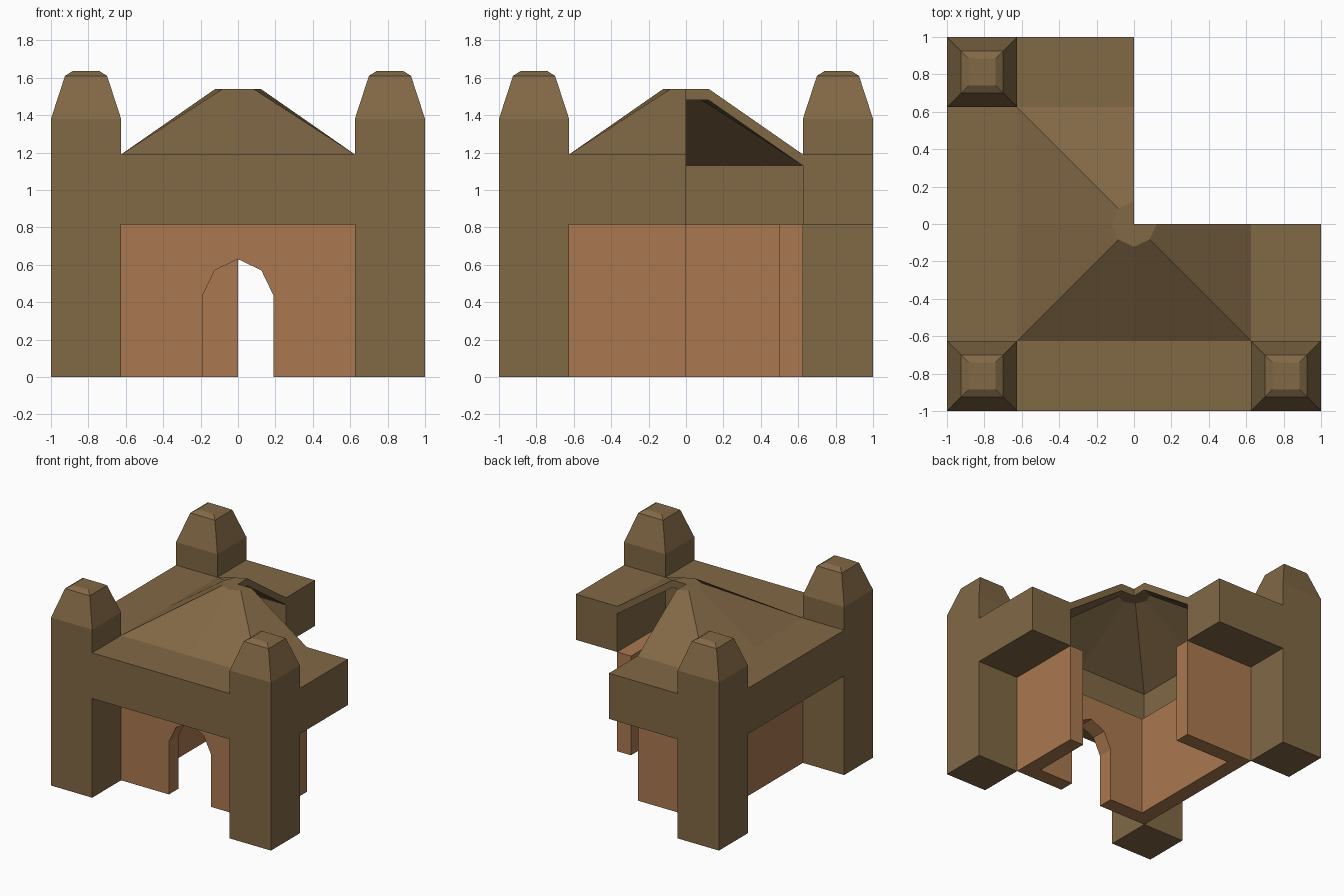
import bpy, bmesh
from mathutils import Vector

if "Cube" in bpy.data.objects:
    bpy.data.objects.remove(bpy.data.objects["Cube"])


def material(name, rgb):
    m = bpy.data.materials.new(name)
    m.diffuse_color = (*rgb, 1)
    m.use_nodes = True
    m.node_tree.nodes["Principled BSDF"].inputs["Base Color"].default_value = m.diffuse_color
    return m


STONE = material("tan_stone", (0.22, 0.14, 0.06))
CLAY = material("clay", (0.40, 0.19, 0.08))


def finish(bm, name, mat):
    bmesh.ops.recalc_face_normals(bm, faces=bm.faces)
    me = bpy.data.meshes.new(name)
    bm.to_mesh(me)
    bm.free()
    me.materials.append(mat)
    ob = bpy.data.objects.new(name, me)
    bpy.context.collection.objects.link(ob)
    return ob


def extrude(name, pts, vec, mat):
    bm = bmesh.new()
    f = bm.faces.new([bm.verts.new(p) for p in pts])
    r = bmesh.ops.extrude_face_region(bm, geom=[f], use_keep_orig=True)
    vs = [v for v in r["geom"] if isinstance(v, bmesh.types.BMVert)]
    bmesh.ops.translate(bm, verts=vs, vec=Vector(vec))
    return finish(bm, name, mat)


def three_quarter_ring(o, i, z):
    # square ring footprint with the back right quarter missing
    return [(x, y, z) for x, y in ((o, 0), (o, -o), (-o, -o), (-o, o), (0, o),
                                   (0, i), (-i, i), (-i, -i), (i, -i), (i, 0))]


def stack(name, cx, cy, levels, mat, bottom, top):
    # square column through (z, half width) levels
    bm = bmesh.new()
    rings = [[bm.verts.new((cx + sx * h, cy + sy * h, z))
              for sx, sy in ((-1, -1), (1, -1), (1, 1), (-1, 1))] for z, h in levels]
    for a, b in zip(rings, rings[1:]):
        for k in range(4):
            n = (k + 1) % 4
            bm.faces.new((a[k], a[n], b[n], b[k]))
    if bottom:
        bm.faces.new(rings[0])
    if top:
        bm.faces.new(rings[-1])
    return finish(bm, name, mat)


W, E = 0.625, 0.815          # inner square half width, underside of the band
H, C = 0.1875, 0.8125        # tower half width and centre

# clay walls with an arched doorway in the front
walls = extrude("walls", three_quarter_ring(W, 0.5, 0), (0, 0, E), CLAY)
arch = [(-.19, -.1), (.19, -.1), (.19, .435), (.125, .57), (0, .63), (-.125, .57), (-.19, .435)]
cutter = extrude("door_cutter", [(x, -0.8, z) for x, z in arch], (0, 0.5, 0), CLAY)
cutter.hide_render = True
mod = walls.modifiers.new("door", 'BOOLEAN')
mod.operation, mod.solver, mod.object = 'DIFFERENCE', 'EXACT', cutter
bpy.context.view_layer.objects.active = walls
bpy.ops.object.modifier_apply(modifier=mod.name)
bpy.data.objects.remove(cutter)

# overhanging stone band
extrude("stone_band", three_quarter_ring(1, W, E), (0, 0, 1.19 - E), STONE)

# corner legs and tapered turrets
for side, sx, sy in (("front_left", -1, -1), ("front_right", 1, -1), ("back_left", -1, 1)):
    stack(side + "_leg", sx * C, sy * C, [(0, H), (E, H)], STONE, True, False)
    stack(side + "_turret", sx * C, sy * C,
          [(1.19, H), (1.38, H), (1.61, 0.1125), (1.635, 0.073)], STONE, False, True)

# hollow roof shell: square eaves rising to a flat eight-sided top
bm = bmesh.new()
dirs = [(0, 1), (-1, 1), (-1, 0), (-1, -1), (0, -1), (1, -1), (1, 0)]
eaves = [bm.verts.new((x * W, y * W, 1.19)) for x, y in dirs]
peak = []
for x, y in dirs:
    r = 0.083 if x and y else 0.122
    peak.append(bm.verts.new((x * r, y * r, 1.54)))
for k in range(6):
    bm.faces.new((eaves[k], eaves[k + 1], peak[k + 1], peak[k]))
bm.faces.new(peak + [bm.verts.new((0, 0, 1.54))])
r = bmesh.ops.extrude_face_region(bm, geom=bm.faces[:], use_keep_orig=True)
bmesh.ops.translate(bm, vec=(0, 0, -0.06),
                    verts=[v for v in r["geom"] if isinstance(v, bmesh.types.BMVert)])
finish(bm, "roof", STONE)
